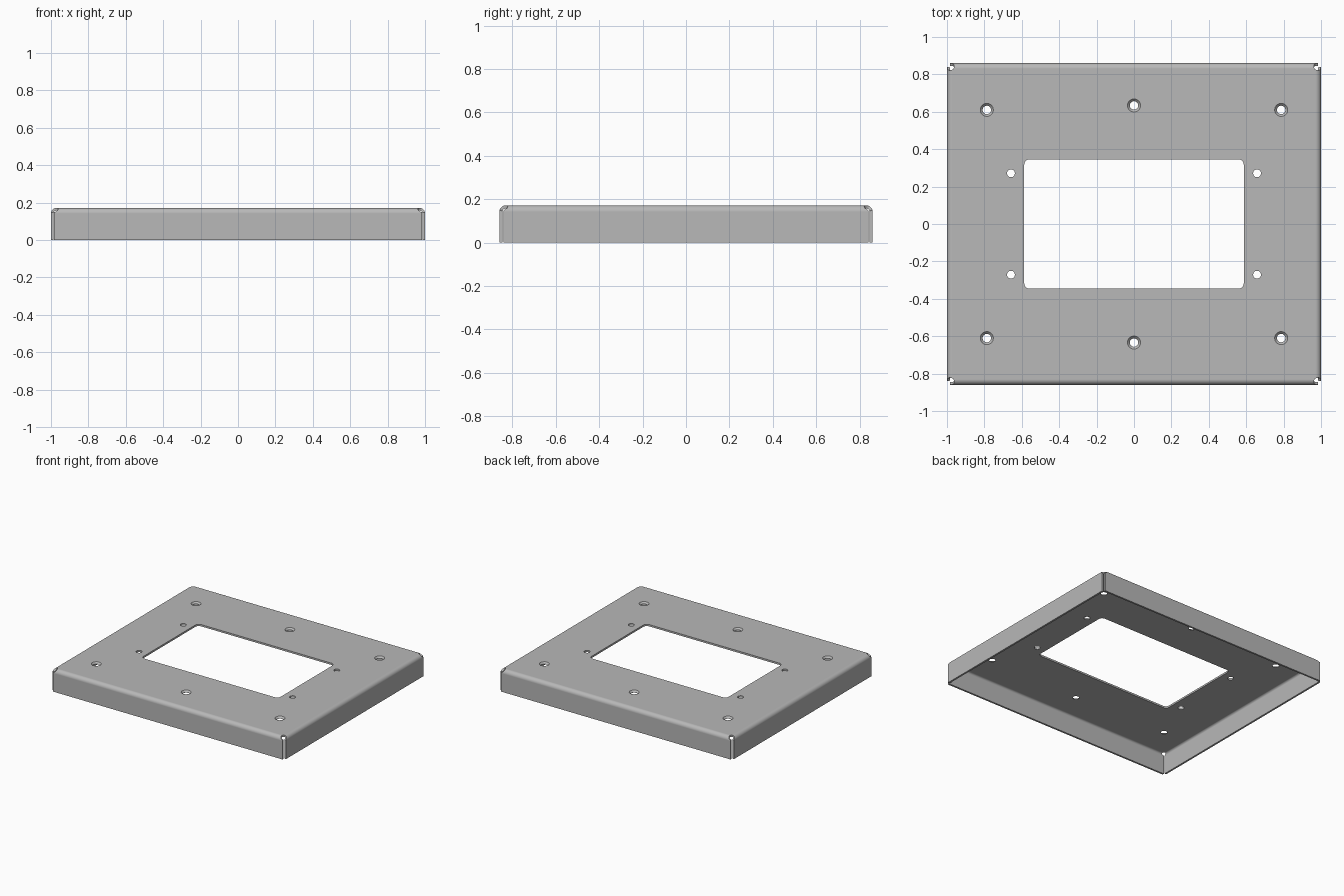
import bpy, bmesh, math

if "Cube" in bpy.data.objects:
    bpy.data.objects.remove(bpy.data.objects["Cube"])

W, D, H = 1.0, 0.86, 0.172        # half width, half depth, height
T, R = 0.014, 0.03                # sheet thickness, outer bend radius
BX, BY = W - R, D - R             # bend lines
C, RR = 0.015, 0.024              # corner relief centre offset and radius
BITE = C - math.sqrt(RR * RR - C * C)

bm = bmesh.new()


def loop(points):
    vs = [bm.verts.new((x, y, H)) for x, y in points]
    return [bm.edges.new((vs[i], vs[(i + 1) % len(vs)])) for i in range(len(vs))]


def circle(cx, cy, r, n=32):
    return [(cx + r * math.cos(2 * math.pi * i / n), cy + r * math.sin(2 * math.pi * i / n))
            for i in range(n)]


def rounded_rect(hx, hy, r, n=8):
    pts = []
    for q, (sx, sy) in enumerate([(1, 1), (-1, 1), (-1, -1), (1, -1)]):
        for i in range(n + 1):
            a = math.pi / 2 * (q + i / n)
            pts.append((sx * (hx - r) + r * math.cos(a), sy * (hy - r) + r * math.sin(a)))
    return pts


# Top plate: outline with relieved corners, window and holes
corner = []
a0 = math.atan2(BITE - C, -C)
a1 = math.atan2(-C, BITE - C)
for i in range(5):
    a = a0 + (a1 - a0) * i / 4
    corner.append((BX + C + RR * math.cos(a), BY + C + RR * math.sin(a)))
# the arc runs from the right bend line to the back bend line
corner.sort(key=lambda p: p[1])
outline = (corner + [(-x, y) for x, y in corner[::-1]]
           + [(-x, -y) for x, y in corner] + [(x, -y) for x, y in corner[::-1]])
screws = [(x, s * y) for x, y in ((-0.787, 0.61), (0, 0.634), (0.787, 0.61)) for s in (1, -1)]
edges = loop(outline) + loop(rounded_rect(0.587, 0.346, 0.03))
for x, y in screws:
    edges += loop(circle(x, y, 0.0225))
for sx in (1, -1):
    for sy in (1, -1):
        edges += loop(circle(sx * 0.658, sy * 0.271, 0.021))
bmesh.ops.triangle_fill(bm, use_beauty=True, use_dissolve=False, edges=edges, normal=(0, 0, 1))
for f in bm.faces:
    f.normal_update()
    if f.normal.z < 0:
        f.normal_flip()


# Bent flanges: rows follow the bend, ends follow the round corner relief
def flange(place, bend, along, end, outward):
    rows = []
    n = 14
    for i in range(n + 1):
        a = math.pi / 2 * i / n
        rows.append((R * a, bend + R * math.sin(a), H - R + R * math.cos(a)))
    rows.append((R * math.pi / 2 + H - R, bend + R, 0))
    prev = None
    for v, out, z in rows:
        e = end
        if abs(v - C) < RR:
            e = min(end, along + C - math.sqrt(RR * RR - (v - C) ** 2))
        cur = [bm.verts.new(place(out, s * e, z)) for s in (-1, 1)]
        if prev:
            f = bm.faces.new((prev[0], cur[0], cur[1], prev[1]))
            f.normal_update()
            if f.normal.x * outward[0] + f.normal.y * outward[1] < 0:
                f.normal_flip()
        prev = cur


for s in (1, -1):
    flange(lambda o, u, z: (s * o, u, z), BX, BY, 0.84, (s, 0))
    flange(lambda o, u, z: (u, s * o, z), BY, BX, 0.984, (0, s))

bmesh.ops.remove_doubles(bm, verts=bm.verts, dist=0.00005)
mesh = bpy.data.meshes.new("sheet_metal_panel")
bm.to_mesh(mesh)
bm.free()
panel = bpy.data.objects.new("sheet_metal_panel", mesh)
bpy.context.collection.objects.link(panel)
grey = bpy.data.materials.new("dark_grey_metal")
grey.diffuse_color = (0.48, 0.48, 0.48, 1)
grey.use_nodes = True
grey.node_tree.nodes["Principled BSDF"].inputs["Base Color"].default_value = grey.diffuse_color
mesh.materials.append(grey)

solid = panel.modifiers.new("thickness", 'SOLIDIFY')
solid.thickness = T
solid.offset = -1
solid.use_even_offset = True

# Countersinks around the six screw holes
cb = bmesh.new()
for x, y in screws:
    res = bmesh.ops.create_cone(cb, cap_ends=True, segments=32, radius1=0.019, radius2=0.04,
                                depth=0.021)
    bmesh.ops.translate(cb, verts=res["verts"], vec=(x, y, H - 0.0055))
cm = bpy.data.meshes.new("countersink_cutter")
cb.to_mesh(cm)
cb.free()
cm.materials.append(grey)
cutter = bpy.data.objects.new("countersink_cutter", cm)
bpy.context.collection.objects.link(cutter)
cutter.hide_render = True
cut = panel.modifiers.new("countersinks", 'BOOLEAN')
cut.operation = 'DIFFERENCE'
cut.solver = 'EXACT'
cut.object = cutter

# Apply, drop the cutter and shade
bpy.context.view_layer.objects.active = panel
panel.select_set(True)
for m in ("thickness", "countersinks"):
    bpy.ops.object.modifier_apply(modifier=m)
bpy.data.objects.remove(cutter)
bpy.ops.object.shade_smooth_by_angle(angle=math.radians(30))
wn = panel.modifiers.new("flat_face_normals", 'WEIGHTED_NORMAL')
wn.keep_sharp = True
